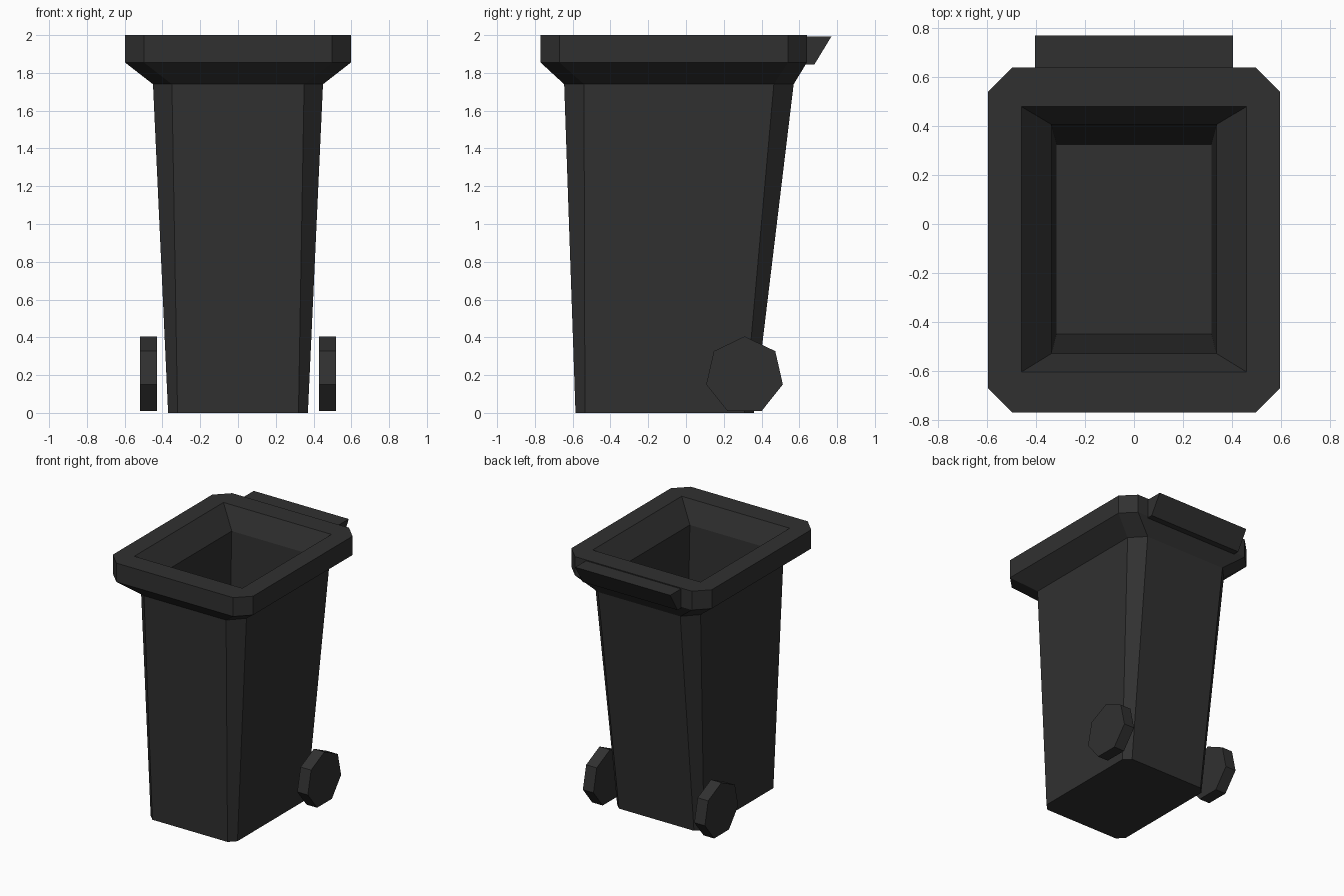
import bpy, bmesh, math

if "Cube" in bpy.data.objects:
    bpy.data.objects.remove(bpy.data.objects["Cube"])

plastic = bpy.data.materials.new("dark_grey_plastic")
plastic.diffuse_color = (0.03, 0.03, 0.03, 1)
plastic.use_nodes = True
plastic.node_tree.nodes["Principled BSDF"].inputs["Base Color"].default_value = plastic.diffuse_color


def finish(name, bm):
    bmesh.ops.remove_doubles(bm, verts=bm.verts, dist=1e-4)
    bmesh.ops.recalc_face_normals(bm, faces=bm.faces)
    me = bpy.data.meshes.new(name)
    bm.to_mesh(me)
    bm.free()
    me.materials.append(plastic)
    ob = bpy.data.objects.new(name, me)
    bpy.context.collection.objects.link(ob)
    return ob


def loft(name, loops):
    """Skin a series of equal-length point loops and cap both ends."""
    bm = bmesh.new()
    rings = [[bm.verts.new(p) for p in loop] for loop in loops]
    n = len(rings[0])
    for a, b in zip(rings, rings[1:]):
        for i in range(n):
            j = (i + 1) % n
            bm.faces.new((a[i], a[j], b[j], b[i]))
    bm.faces.new(rings[0][::-1])
    bm.faces.new(rings[-1])
    return finish(name, bm)


def ring(z, x, y0, y1, cx=0.0, cy0=0.0, cy1=0.0):
    """Rectangle with cut corners at height z."""
    return [(-x + cx, y0, z), (x - cx, y0, z), (x, y0 + cy0, z), (x, y1 - cy1, z),
            (x - cx, y1, z), (-x + cx, y1, z), (-x, y1 - cy1, z), (-x, y0 + cy0, z)]


# Bin shell: tapered outside, flared rim, funnel mouth, hollow inside
loft("bin_body", [
    ring(0.0, 0.37, -0.585, 0.36, 0.05, 0.05, 0.05),
    ring(1.74, 0.45, -0.645, 0.57, 0.10, 0.105, 0.105),
    ring(1.855, 0.598, -0.77, 0.64, 0.10, 0.10, 0.10),
    ring(2.0, 0.598, -0.77, 0.64, 0.10, 0.10, 0.10),
    ring(2.0, 0.46, -0.605, 0.48),
    ring(1.84, 0.338, -0.53, 0.407),
    ring(0.10, 0.317, -0.45, 0.325),
])

# Rear handle: wedge profile extruded across the back of the rim
profile = [(0.62, 1.845), (0.68, 1.845), (0.77, 1.993), (0.62, 1.993)]
loft("rear_handle", [[(x, y, z) for y, z in profile] for x in (-0.405, 0.405)])

# Seven-sided wheels
for side, name in ((-1, "left_wheel"), (1, "right_wheel")):
    pts = [(0.31 + 0.208 * math.sin(k * math.tau / 7),
            0.197 + 0.208 * math.cos(k * math.tau / 7)) for k in range(7)]
    loft(name, [[(side * x, y, z) for y, z in pts] for x in (0.43, 0.52)])
